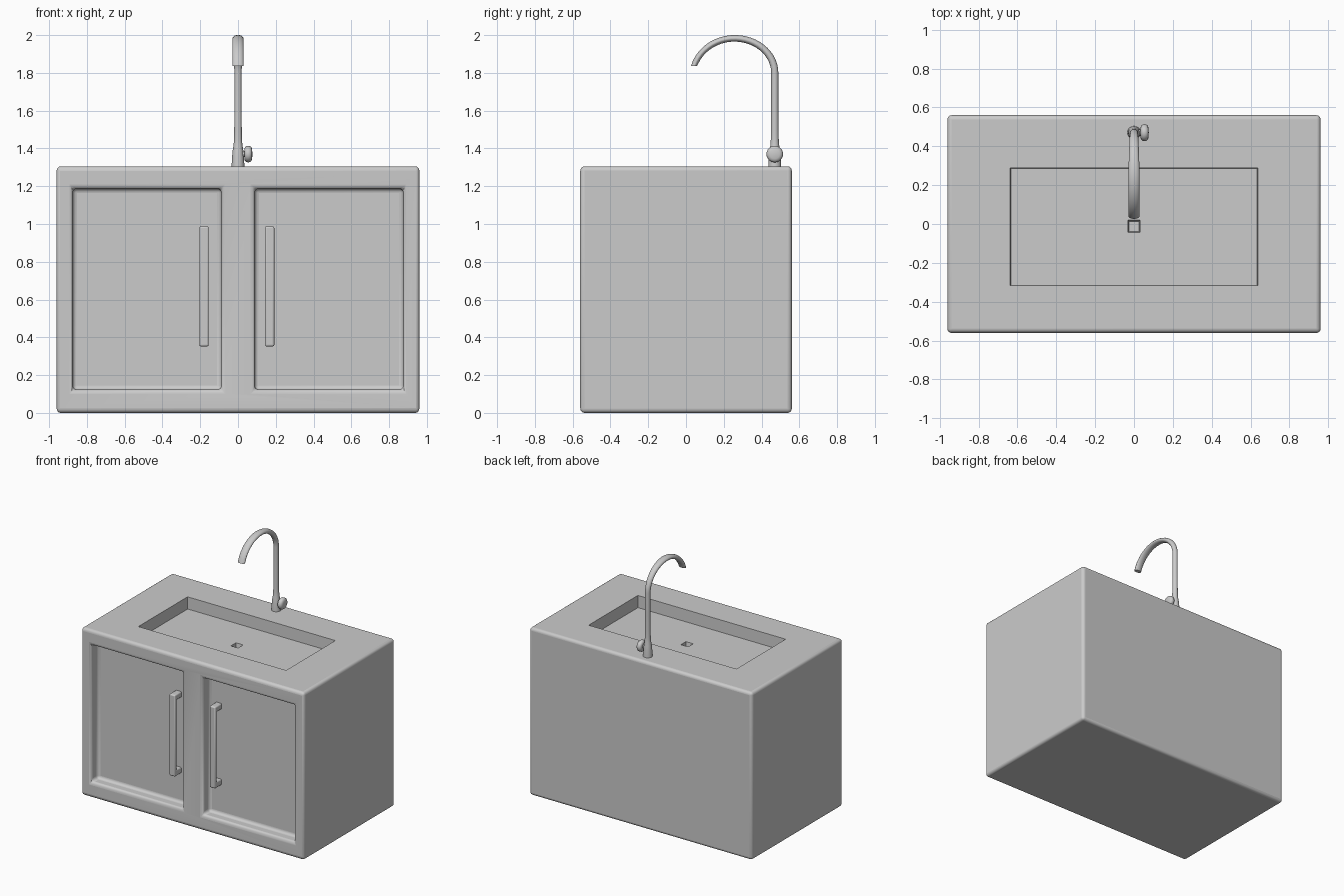
import bpy, bmesh, math
from mathutils import Vector

if "Cube" in bpy.data.objects:
    bpy.data.objects.remove(bpy.data.objects["Cube"])


def finish(name, bm, angle=35):
    bmesh.ops.recalc_face_normals(bm, faces=bm.faces[:])
    me = bpy.data.meshes.new(name)
    bm.to_mesh(me)
    bm.free()
    ob = bpy.data.objects.new(name, me)
    bpy.context.collection.objects.link(ob)
    smooth(ob, angle)
    return ob


def smooth(ob, angle=35):
    bpy.ops.object.select_all(action='DESELECT')
    ob.select_set(True)
    bpy.context.view_layer.objects.active = ob
    bpy.ops.object.shade_smooth_by_angle(angle=math.radians(angle))


def box_bm(lo, hi, taper=0.0):
    """Axis-aligned box; taper pulls the bottom corners inwards."""
    bm = bmesh.new()
    bmesh.ops.create_cube(bm, size=1)
    lo, hi = Vector(lo), Vector(hi)
    for v in bm.verts:
        s = v.co * 2
        v.co = (lo + hi) / 2 + Vector(s[i] * (hi[i] - lo[i]) / 2 for i in range(3))
        if s.z < 0:
            v.co.x -= s.x * taper
            v.co.y -= s.y * taper
    return bm


def apply(ob, kind, **props):
    bpy.context.view_layer.objects.active = ob
    m = ob.modifiers.new(kind, kind)
    for k, v in props.items():
        setattr(m, k, v)
    bpy.ops.object.modifier_apply(modifier=m.name)


def cut(ob, lo, hi, taper=0.0):
    cutter = finish("cutter", box_bm(lo, hi, taper))
    cutter.hide_render = True
    apply(ob, 'BOOLEAN', operation='DIFFERENCE', solver='EXACT', object=cutter)
    bpy.data.objects.remove(cutter)


# Cabinet with two recessed door fronts and softly rounded edges
cabinet = finish("cabinet", box_bm((-.96, -.56, 0), (.96, .56, 1.305)))
for x0, x1 in ((-.875, -.088), (.088, .875)):
    cut(cabinet, (x0, -.7, .123), (x1, -.475, 1.187))
apply(cabinet, 'BEVEL', width=.022, segments=4, limit_method='ANGLE')

# Basin and drain sunk into the top
cut(cabinet, (-.64, -.32, 1.212), (.64, .292, 1.4), .006)
cut(cabinet, (-.034, -.046, 1.175), (.034, .022, 1.23), .008)
smooth(cabinet)

# Door handles: upright bar on two short legs
for side, x in (("left", -.18), ("right", .167)):
    bm = bmesh.new()
    prof = [(-.465, .352), (-.555, .352), (-.555, .987), (-.465, .987),
            (-.465, .942), (-.53, .942), (-.53, .397), (-.465, .397)]
    face = bm.faces.new([bm.verts.new((x - .025, y, z)) for y, z in prof])
    ext = bmesh.ops.extrude_face_region(bm, geom=[face])
    bmesh.ops.translate(bm, vec=(.05, 0, 0),
                        verts=[g for g in ext['geom'] if isinstance(g, bmesh.types.BMVert)])
    handle = finish(side + "_door_handle", bm)
    apply(handle, 'BEVEL', width=.009, segments=3, limit_method='ANGLE')
    smooth(handle)

# Faucet: flared base, straight pipe, then a flattened gooseneck spout
# each station is (y, z, direction angle, half width in x, half thickness)
FY, AY, N = .47, .257, 20
stations = [(FY, z, 0, r, r) for z, r in
            ((1.30, .034), (1.325, .033), (1.36, .031), (1.39, .028), (1.42, .023),
             (1.45, .021), (1.49, .02), (1.65, .019), (1.80, .019))]
for i in range(1, 25):
    t = i / 24
    a = math.radians(162.5) * t
    if a < math.pi / 2:
        ry, rz, zc = FY - AY, .183, 1.80
    else:
        ry, rz, zc = .225, .21, 1.773
    dy, dz = -ry * math.sin(a), rz * math.cos(a)
    tilt = math.pi if i == 24 else math.atan2(-dy, dz)
    stations.append((AY + ry * math.cos(a), zc + rz * math.sin(a), tilt,
                     .019 + .01 * min(1, t * 1.8), .019 - .003 * t))
bm = bmesh.new()
rings = []
for y, z, a, w, h in stations:
    rings.append([bm.verts.new((w * math.cos(u), y + h * math.sin(u) * math.cos(a),
                                z + h * math.sin(u) * math.sin(a)))
                  for u in (2 * math.pi * k / N for k in range(N))])
for r0, r1 in zip(rings, rings[1:]):
    for k in range(N):
        bm.faces.new((r0[k], r0[(k + 1) % N], r1[(k + 1) % N], r1[k]))
bm.faces.new(rings[0])
bm.faces.new(rings[-1])
finish("faucet", bm, 50)

# Tap knob: stem and rounded disc turned about the x axis
bm = bmesh.new()
profile = [(.01, 0), (.01, .016), (.034, .016), (.034, .028), (.037, .036), (.044, .042),
           (.054, .044), (.064, .042), (.071, .036), (.075, .025), (.076, 0)]
vs = [bm.verts.new((x, FY, 1.37 + r)) for x, r in profile]
es = [bm.edges.new(p) for p in zip(vs, vs[1:])]
bmesh.ops.spin(bm, geom=vs + es, cent=(0, FY, 1.37), axis=(1, 0, 0),
               angle=2 * math.pi, steps=24, use_merge=True)
bmesh.ops.remove_doubles(bm, verts=bm.verts[:], dist=1e-4)
finish("tap_knob", bm, 50)
